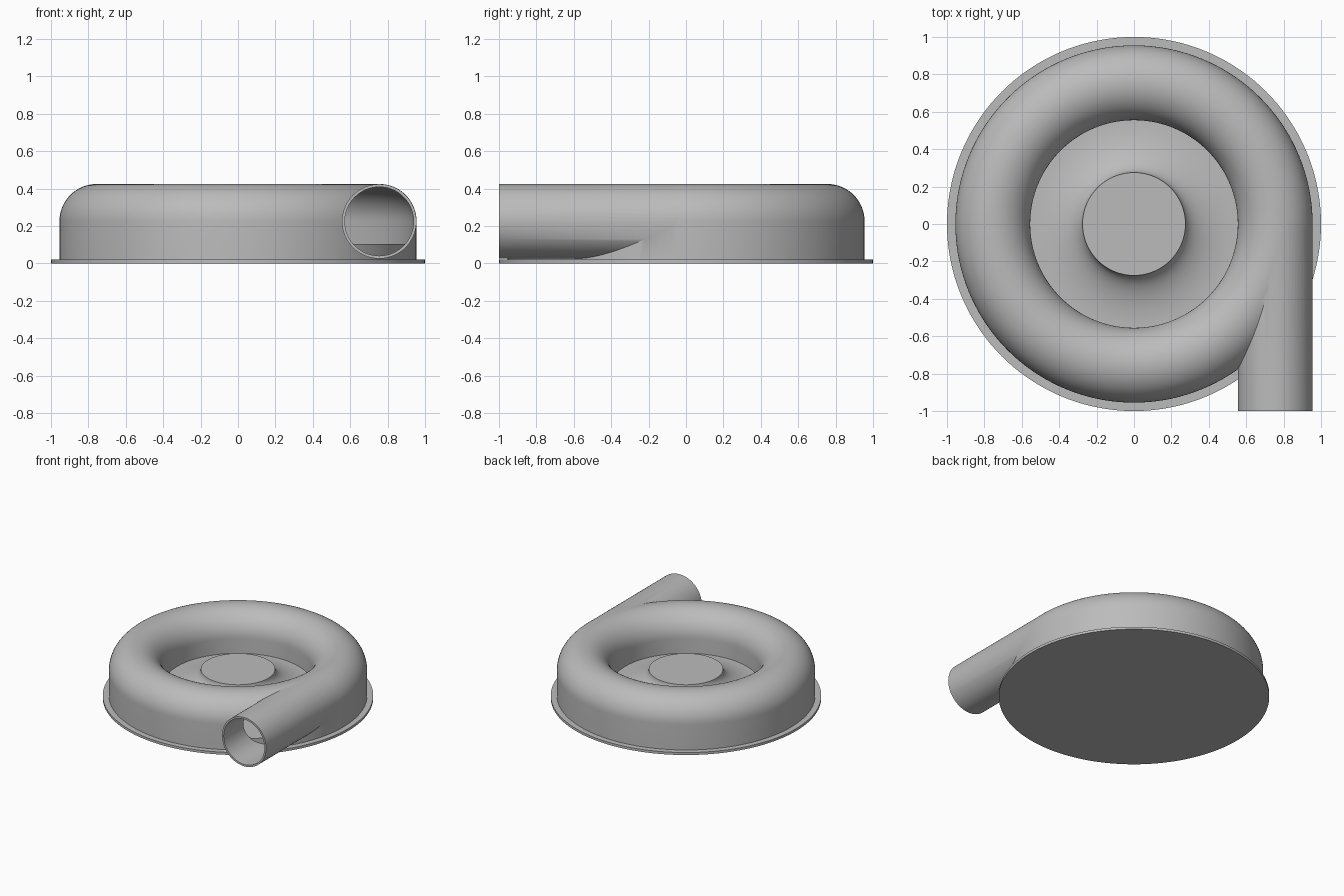
import bpy
import bmesh
from math import cos, sin, pi, radians
from mathutils import Matrix

cube = bpy.data.objects.get("Cube")
if cube:
    bpy.data.objects.remove(cube)

TUBE_R, TUBE_Z = 0.755, 0.225      # centre of the scroll's round section
FLOOR, HUB_TOP = 0.105, 0.235

grey = bpy.data.materials.new("cast_grey")
grey.use_nodes = True
colour = (0.5, 0.5, 0.5, 1)
grey.diffuse_color = colour
grey.node_tree.nodes["Principled BSDF"].inputs["Base Color"].default_value = colour


def make_object(name, bm):
    bmesh.ops.remove_doubles(bm, verts=bm.verts, dist=1e-5)
    bmesh.ops.recalc_face_normals(bm, faces=bm.faces)
    mesh = bpy.data.meshes.new(name)
    bm.to_mesh(mesh)
    bm.free()
    mesh.materials.append(grey)
    obj = bpy.data.objects.new(name, mesh)
    bpy.context.collection.objects.link(obj)
    return obj


def lathe(name, profile, closed=False, steps=144):
    bm = bmesh.new()
    verts = [bm.verts.new((r, 0, z)) for r, z in profile]
    edges = [bm.edges.new(pair) for pair in zip(verts, verts[1:])]
    if closed:
        edges.append(bm.edges.new((verts[-1], verts[0])))
    bmesh.ops.spin(bm, geom=verts + edges, cent=(0, 0, 0), axis=(0, 0, 1),
                   angle=2 * pi, steps=steps)
    return make_object(name, bm)


def scroll(name, radius, bottom):
    # arch section: straight legs with a half-round top
    arc = [(TUBE_R + radius * cos(a), TUBE_Z + radius * sin(a))
           for a in (pi * i / 32 for i in range(33))]
    legs = [(TUBE_R - radius, bottom), (TUBE_R + radius, bottom)]
    return lathe(name, arc + legs, closed=True)


def pipe(name, radius, front):
    bm = bmesh.new()
    move = Matrix.Translation((TUBE_R, front / 2, TUBE_Z)) @ Matrix.Rotation(pi / 2, 4, 'X')
    bmesh.ops.create_cone(bm, cap_ends=True, segments=64, radius1=radius,
                          radius2=radius, depth=-front, matrix=move)
    return make_object(name, bm)


def combine(target, other, operation):
    mod = target.modifiers.new(operation, 'BOOLEAN')
    mod.operation, mod.solver, mod.object = operation, 'EXACT', other
    bpy.context.view_layer.objects.active = target
    bpy.ops.object.modifier_apply(modifier=mod.name)
    bpy.data.objects.remove(other)


# Scroll casing with tangential outlet, hollowed out
casing = scroll("scroll_casing", 0.2, 0.01)
combine(casing, pipe("outlet_pipe", 0.199, -1.0), 'UNION')
combine(casing, scroll("cavity_cutter", 0.185, -0.05), 'DIFFERENCE')
combine(casing, pipe("bore_cutter", 0.184, -1.1), 'DIFFERENCE')

# Flange plate under the casing
flange = lathe("base_flange", [(0, 0), (1, 0), (1, 0.02), (0, 0.02)])

# Floor that sweeps up into the central hub
sweep = [(0.555 - 0.28 * cos(a), HUB_TOP - (HUB_TOP - FLOOR) * sin(a))
         for a in (pi / 2 * i / 16 for i in range(17))]
floor = lathe("floor_and_hub", [(0, HUB_TOP)] + sweep
              + [(0.945, FLOOR), (0.945, 0.01), (0, 0.01)])

# Smooth shading with sharp edges kept
bpy.ops.object.select_all(action='DESELECT')
for obj in (casing, flange, floor):
    obj.select_set(True)
bpy.context.view_layer.objects.active = casing
bpy.ops.object.shade_smooth_by_angle(angle=radians(30))
